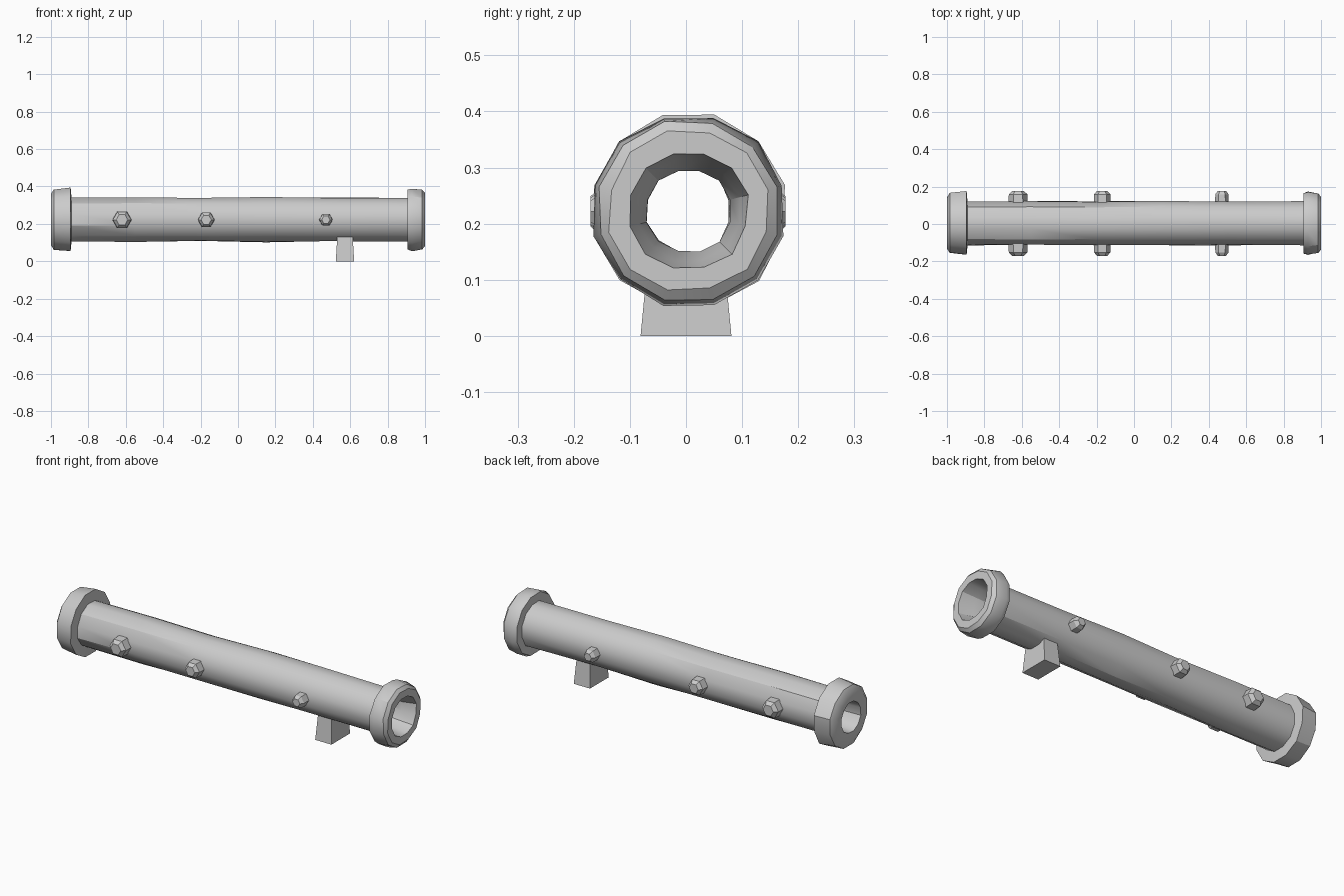
import bpy, bmesh, math, random
from mathutils import Vector

if "Cube" in bpy.data.objects:
    bpy.data.objects.remove(bpy.data.objects["Cube"])

random.seed(4)
AXIS_Y, AXIS_Z = 0.005, 0.223


def finish(name, bm, smooth=None):
    bmesh.ops.recalc_face_normals(bm, faces=bm.faces)
    mesh = bpy.data.meshes.new(name)
    bm.to_mesh(mesh)
    bm.free()
    ob = bpy.data.objects.new(name, mesh)
    bpy.context.collection.objects.link(ob)
    if smooth:
        bpy.ops.object.select_all(action='DESELECT')
        ob.select_set(True)
        bpy.context.view_layer.objects.active = ob
        bpy.ops.object.shade_smooth_by_angle(angle=math.radians(smooth))
    return ob


def lathe_x(name, profile, sides, jitter):
    """Revolve a closed (x, radius) profile around the tube axis."""
    bm = bmesh.new()
    rings = []
    for x, r in profile:
        ring = []
        for i in range(sides):
            a = math.tau * (i + 0.5) / sides
            rr = r + random.uniform(-jitter, jitter)
            ring.append(bm.verts.new((x, AXIS_Y + rr * math.cos(a), AXIS_Z + rr * math.sin(a))))
        rings.append(ring)
    for k, ring in enumerate(rings):
        nxt = rings[(k + 1) % len(rings)]
        for i in range(sides):
            j = (i + 1) % sides
            bm.faces.new((ring[i], ring[j], nxt[j], nxt[i]))
    return finish(name, bm, 32)


# Hollow tube with a flared collar at each end
lathe_x("pipe", [
    (-1.0, 0.085), (-1.0, 0.140), (-0.985, 0.165), (-0.895, 0.175), (-0.89, 0.121),
    (-0.55, 0.122), (-0.20, 0.119), (0.15, 0.123), (0.50, 0.121), (0.905, 0.120),
    (0.905, 0.166), (0.93, 0.173), (0.985, 0.163), (1.0, 0.145), (1.0, 0.107),
    (0.92, 0.092), (0.85, 0.076), (-0.85, 0.076)], 12, 0.003)


# Faceted bolts along both sides
def bolt(name, x, r, side, reach):
    bm = bmesh.new()
    rings = []
    for y, s in ((0.095, 1.0), (reach - 0.018, 0.95), (reach, 0.6)):
        rings.append([bm.verts.new((x + r * s * math.cos(math.tau * i / 6), side * y,
                                    0.222 + r * s * math.sin(math.tau * i / 6)))
                      for i in range(6)])
    for a, b in zip(rings, rings[1:]):
        for i in range(6):
            j = (i + 1) % 6
            bm.faces.new((a[i], a[j], b[j], b[i]))
    bm.faces.new(rings[0])
    bm.faces.new(rings[-1])
    finish(name, bm)


for n, (x, r) in enumerate(((-0.62, 0.052), (-0.17, 0.046), (0.47, 0.037))):
    bolt(f"front_bolt_{n + 1}", x, r, -1, 0.170)
    bolt(f"back_bolt_{n + 1}", x, r, 1, 0.177)

# Tapered support foot under the right half
bm = bmesh.new()
bmesh.ops.create_cube(bm, size=1)
for v in bm.verts:
    top = v.co.z > 0
    v.co = Vector((0.572 + v.co.x * (0.082 if top else 0.098),
                   v.co.y * (0.136 if top else 0.162),
                   0.135 if top else 0.0))
finish("support_foot", bm)
